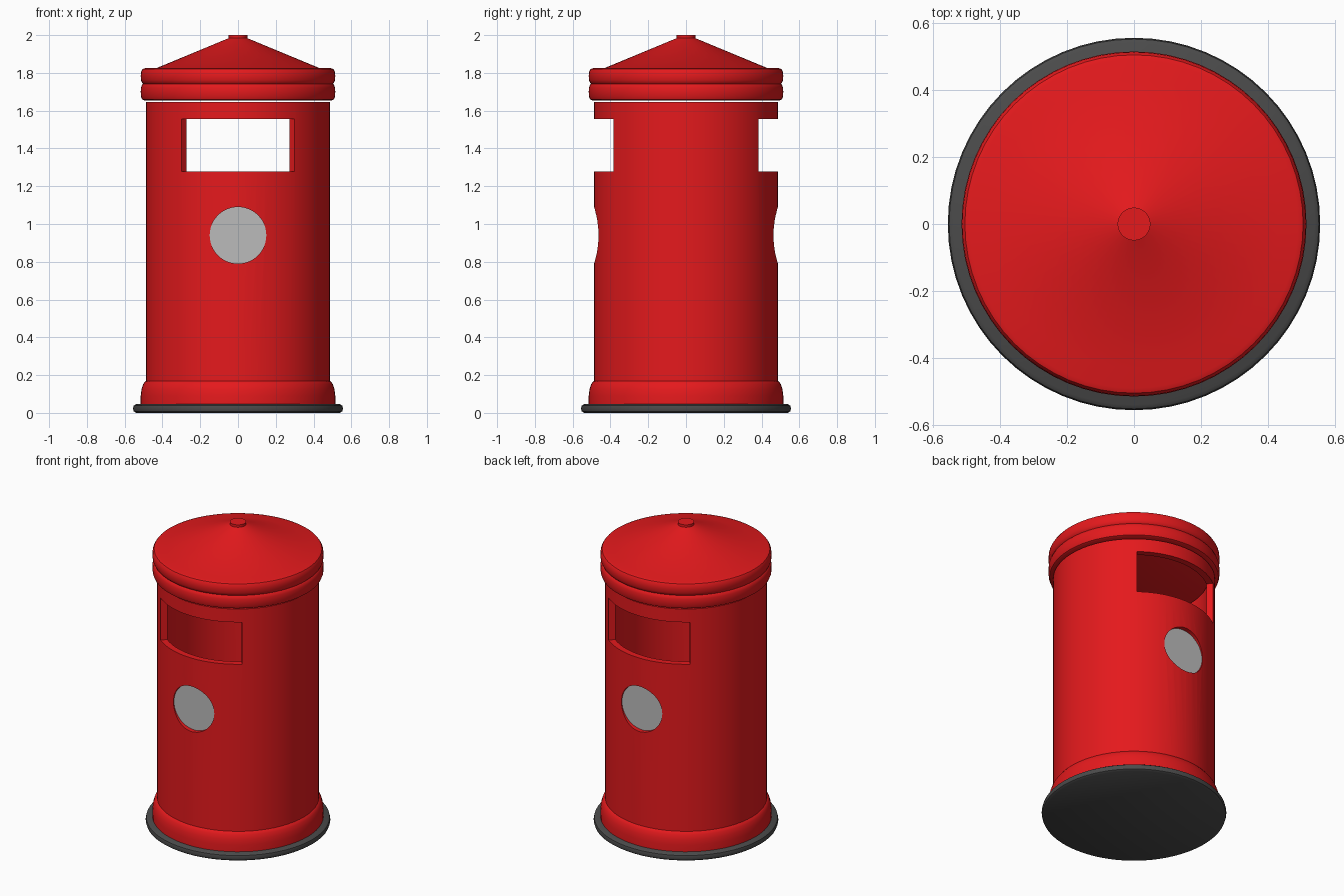
import bpy, bmesh, math
from mathutils import Matrix

if "Cube" in bpy.data.objects:
    bpy.data.objects.remove(bpy.data.objects["Cube"])

SEG = 64


def material(name, rgb):
    m = bpy.data.materials.new(name)
    m.diffuse_color = (*rgb, 1)
    m.use_nodes = True
    m.node_tree.nodes["Principled BSDF"].inputs["Base Color"].default_value = m.diffuse_color
    return m


RED = material("red_paint", (0.78, 0.01, 0.012))
DARK = material("dark_rubber", (0.07, 0.07, 0.07))
SILVER = material("plate_grey", (0.5, 0.5, 0.5))


def finish(bm, name, mat=None):
    bmesh.ops.recalc_face_normals(bm, faces=bm.faces)
    me = bpy.data.meshes.new(name)
    bm.to_mesh(me)
    bm.free()
    ob = bpy.data.objects.new(name, me)
    bpy.context.collection.objects.link(ob)
    if mat:
        me.materials.append(mat)
    return ob


def lathe(name, profile, mat, closed=False):
    """Spin an (r, z) profile around the z axis."""
    bm = bmesh.new()
    vs = [bm.verts.new((r, 0, z)) for r, z in profile]
    pairs = list(zip(vs, vs[1:])) + ([(vs[-1], vs[0])] if closed else [])
    edges = [bm.edges.new(p) for p in pairs]
    bmesh.ops.spin(bm, geom=vs + edges, axis=(0, 0, 1), cent=(0, 0, 0),
                   angle=2 * math.pi, steps=SEG, use_duplicate=False)
    bmesh.ops.remove_doubles(bm, verts=bm.verts, dist=1e-5)
    return finish(bm, name, mat)


def disc(name, radius, y0, y1, z, mat=None):
    """Cylinder lying along y."""
    bm = bmesh.new()
    mtx = Matrix.Translation((0, (y0 + y1) / 2, z)) @ Matrix.Rotation(math.pi / 2, 4, 'X')
    bmesh.ops.create_cone(bm, cap_ends=True, segments=48, radius1=radius,
                          radius2=radius, depth=abs(y1 - y0), matrix=mtx)
    return finish(bm, name, mat)


def wedge(name, side, half_angle, z0, z1):
    """Radial wedge cutter, so the slot ends point at the axis."""
    bm = bmesh.new()
    x, y = math.sin(half_angle), math.cos(half_angle) * side
    tri = [bm.verts.new(p) for p in ((0, 0.05 * side, z0), (x, y, z0), (-x, y, z0))]
    face = bm.faces.new(tri)
    ext = bmesh.ops.extrude_face_region(bm, geom=[face])
    up = [v for v in ext["geom"] if isinstance(v, bmesh.types.BMVert)]
    bmesh.ops.translate(bm, verts=up, vec=(0, 0, z1 - z0))
    return finish(bm, name)


def cut(ob, cutter):
    cutter.hide_render = True
    mod = ob.modifiers.new("cut", 'BOOLEAN')
    mod.operation, mod.solver, mod.object = 'DIFFERENCE', 'EXACT', cutter
    bpy.context.view_layer.objects.active = ob
    bpy.ops.object.modifier_apply(modifier=mod.name)
    bpy.data.objects.remove(cutter)


# Dark foot with a rounded rim
foot = lathe("foot", [(0, 0), (0.54, 0), (0.552, 0.008), (0.556, 0.022),
                      (0.552, 0.038), (0.54, 0.046), (0, 0.046)], DARK)

# Flared skirt at the bottom of the body
skirt = lathe("skirt", [(0.47, 0.04), (0.515, 0.04), (0.515, 0.09), (0.511, 0.125),
                        (0.502, 0.152), (0.492, 0.166), (0.484, 0.17), (0.47, 0.17)],
              RED, closed=True)

# Hollow body
body = lathe("body", [(0.446, 0.04), (0.487, 0.04), (0.487, 1.645), (0.446, 1.645)],
             RED, closed=True)

# Front and back: open slot, round hole and the plate set in it
parts = [foot, skirt, body]
for side, label in ((-1, "front"), (1, "back")):
    cut(body, wedge("slot_cutter", side, math.asin(0.313 / 0.487), 1.278, 1.557))
    cut(body, disc("hole_cutter", 0.15, side * 0.3, side * 0.6, 0.94))
    parts.append(disc(label + "_plate", 0.15, side * 0.445, side * 0.458, 0.94, SILVER))

# Lid: two rounded bands, a shallow cone and a small cap
parts.append(lathe("lid", [
    (0, 1.654), (0.496, 1.654), (0.508, 1.66), (0.514, 1.675), (0.515, 1.70),
    (0.514, 1.722), (0.508, 1.737), (0.502, 1.742), (0.508, 1.748), (0.514, 1.762),
    (0.515, 1.785), (0.513, 1.807), (0.505, 1.82), (0.49, 1.826), (0.43, 1.826),
    (0.049, 1.984), (0.049, 2.0), (0, 2.0)], RED))

for ob in parts:
    bpy.ops.object.select_all(action='DESELECT')
    ob.select_set(True)
    bpy.context.view_layer.objects.active = ob
    bpy.ops.object.shade_smooth_by_angle(angle=math.radians(35))
